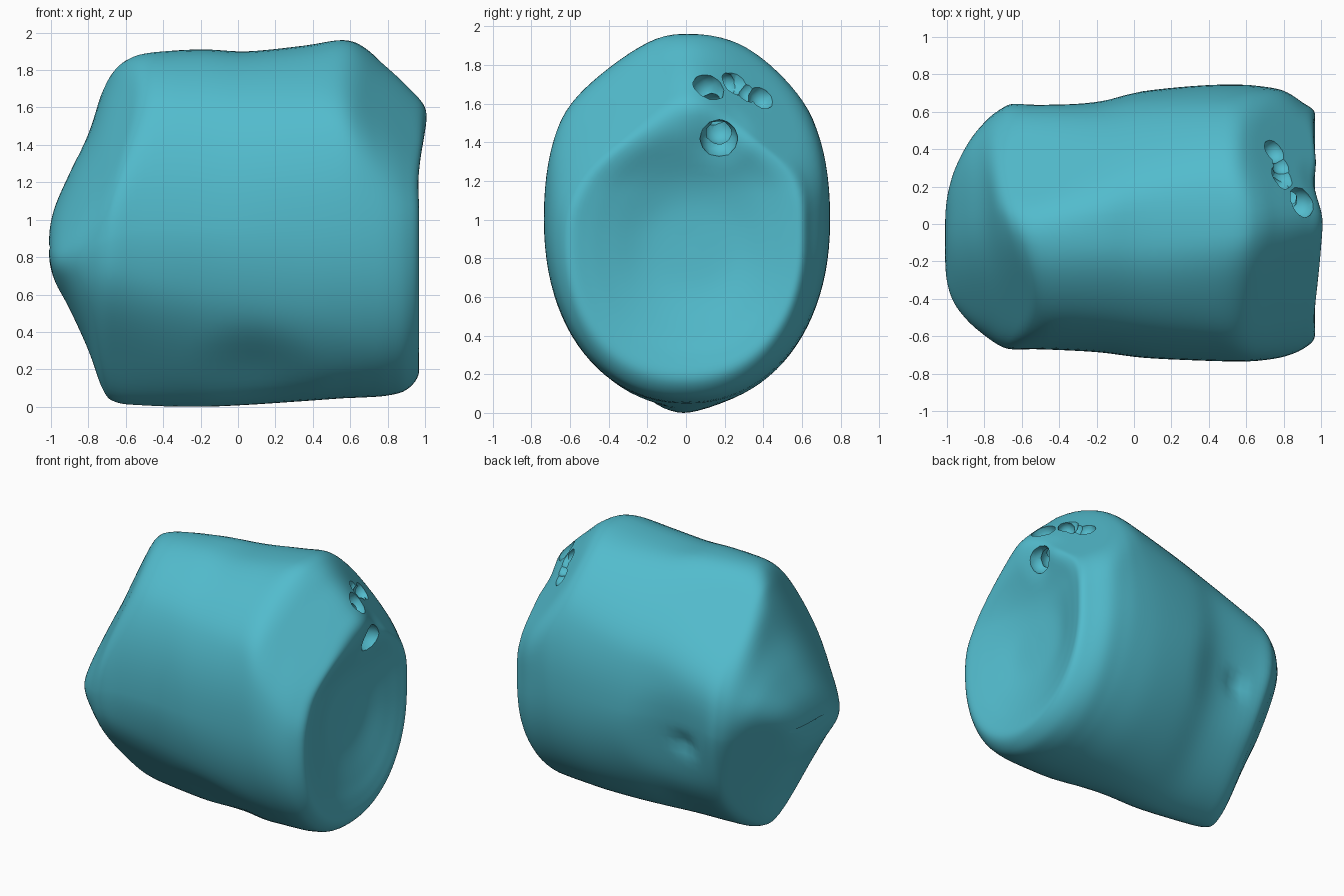
import bpy, bmesh, math
from mathutils import Vector

if "Cube" in bpy.data.objects:
    bpy.data.objects.remove(bpy.data.objects["Cube"])

teal = bpy.data.materials.new("teal stone")
teal.diffuse_color = (0.085, 0.50, 0.61, 1)
teal.use_nodes = True
teal.node_tree.nodes["Principled BSDF"].inputs["Base Color"].default_value = teal.diffuse_color

# Cross-section stations along x: (x, z bottom, z top, y front, y back)
STATIONS = [
    (-1.01, .83, .87, -.25, .20), (-1.005, .76, .96, -.36, .30), (-.975, .66, 1.08, -.45, .40),
    (-.90, .52, 1.25, -.53, .50), (-.80, .30, 1.46, -.60, .58), (-.72, .08, 1.71, -.65, .62),
    (-.65, .02, 1.83, -.67, .645), (-.50, .005, 1.89, -.67, .645), (-.20, .0, 1.91, -.685, .66),
    (.05, .01, 1.90, -.715, .71), (.35, .03, 1.93, -.73, .74), (.56, .045, 1.96, -.735, .745),
    (.68, .05, 1.92, -.73, .735), (.80, .06, 1.82, -.71, .71), (.90, .09, 1.71, -.67, .65),
    (.965, .17, 1.62, -.61, .60), (.955, .28, 1.48, -.51, .53), (.92, .42, 1.32, -.38, .42),
    (.87, .65, 1.10, -.20, .25), (.86, .88, .92, -.01, .03)]
SUB, SEG = 5, 96


def smooth(a, b, t):
    t = min(1, max(0, (t - a) / (b - a)))
    return t * t * (3 - 2 * t)


def spline(i, f):
    p = [STATIONS[min(max(i + k, 0), len(STATIONS) - 1)] for k in (-1, 0, 1, 2)]
    return [.5 * (2 * b + (c - a) * f + (2 * a - 5 * b + 4 * c - d) * f * f
                  + (3 * b - a - 3 * c + d) * f ** 3) for a, b, c, d in zip(*p)]


# Soft hollows: centre, radius, push
HOLLOWS = [(Vector((-.40, .66, .76)), .13, Vector((0, -.05, .01))),
           (Vector((-.35, .70, .76)), .45, Vector((0, -.04, 0))),
           (Vector((.10, -.40, .15)), .40, Vector((0, .02, .03))),
           (Vector((.95, .17, 1.45)), .20, Vector((-.03, 0, 0)))]

# Worn-off corners: soft clipping planes (normal, distance)
PLANES = [(Vector((.65, .50, .57)), 1.61),      # right, back, top
          (Vector((.645, -.504, .57)), 1.595),  # right, front, top
          (Vector((-.79, -.447, .42)), 1.31),   # left, front, top
          (Vector((-.155, -.713, -.683)), .14),  # left, front, bottom
          (Vector((-.79, .517, -.333)), .59),   # left, back, bottom
          (Vector((-.25, .68, .69)), 1.46),     # left, back, top
          (Vector((0, -.60, .80)), 1.68)]       # front, top
SOFT = .09


def shape(x, zb, zt, yf, yb, ang):
    c, s = math.cos(ang), math.sin(ang)
    # underside is keel-shaped toward the left
    e = 2 / 2.25 if s > 0 else 2 / (1.75 + .4 * smooth(-.3, .6, x) + .4 * smooth(-.7, -1, x))
    y = (yf + yb) / 2 + (yb - yf) / 2 * math.copysign(abs(c) ** e, c)
    z = (zb + zt) / 2 + (zt - zb) / 2 * math.copysign(abs(s) ** e, s)
    # upper right corner leans back and overhangs the end
    y += .08 * smooth(.55, .95, x) * smooth(.9, 1.7, z)
    x += .045 * smooth(.75, .95, x) * smooth(1.15, 1.5, z)
    v = Vector((x, y, z))
    for n, d in PLANES:
        over = v.dot(n) - d
        if over > SOFT:
            v -= n * over
        elif over > -SOFT:
            v -= n * (over + SOFT) ** 2 / (4 * SOFT)
    for centre, r, push in HOLLOWS:
        v += push * (1 - smooth(0, 1, (v - centre).length / r))
    return v


# Boulder body: lofted rings with a dished right end
bm = bmesh.new()
rings = []
for i in range(len(STATIONS) - 1):
    for k in range(SUB + (i == len(STATIONS) - 2)):
        st = spline(i, k / SUB)
        rings.append([bm.verts.new(shape(*st, 2 * math.pi * j / SEG)) for j in range(SEG)])
for a, b in zip(rings, rings[1:]):
    for j in range(SEG):
        bm.faces.new((a[j], a[(j + 1) % SEG], b[(j + 1) % SEG], b[j]))
bm.faces.new(rings[0])
bm.faces.new(rings[-1])
bmesh.ops.recalc_face_normals(bm, faces=bm.faces)
low = min(v.co.z for v in bm.verts)
for v in bm.verts:
    v.co.z -= low
me = bpy.data.meshes.new("boulder")
bm.to_mesh(me)
bm.free()
boulder = bpy.data.objects.new("boulder", me)
bpy.context.collection.objects.link(boulder)
me.materials.append(teal)

# Eroded holes: sphere chains (point, radius) cut out of the upper right corner
CHAIN = [((.96, .17, 1.42), .10), ((.85, .17, 1.47), .085), ((.79, .14, 1.57), .085),
         ((.88, .11, 1.67), .09), ((.77, .21, 1.70), .06), ((.80, .26, 1.71), .075),
         ((.79, .32, 1.66), .06), ((.75, .39, 1.63), .07)]
for n, (p, r) in enumerate(CHAIN):
    bpy.ops.mesh.primitive_ico_sphere_add(subdivisions=2, radius=r, location=p,
                                          rotation=(n, .7 * n, 0))
    cutter = bpy.context.object
    cutter.name = "hole_cutter"
    cutter.hide_render = True
    cutter.data.materials.append(teal)
    bpy.context.view_layer.objects.active = boulder
    mod = boulder.modifiers.new("hole", 'BOOLEAN')
    mod.operation, mod.solver, mod.object = 'DIFFERENCE', 'EXACT', cutter
    bpy.ops.object.modifier_apply(modifier=mod.name)
    bpy.data.objects.remove(cutter)

bpy.ops.object.select_all(action='DESELECT')
boulder.select_set(True)
bpy.context.view_layer.objects.active = boulder
bpy.ops.object.shade_smooth_by_angle(angle=math.radians(35))
